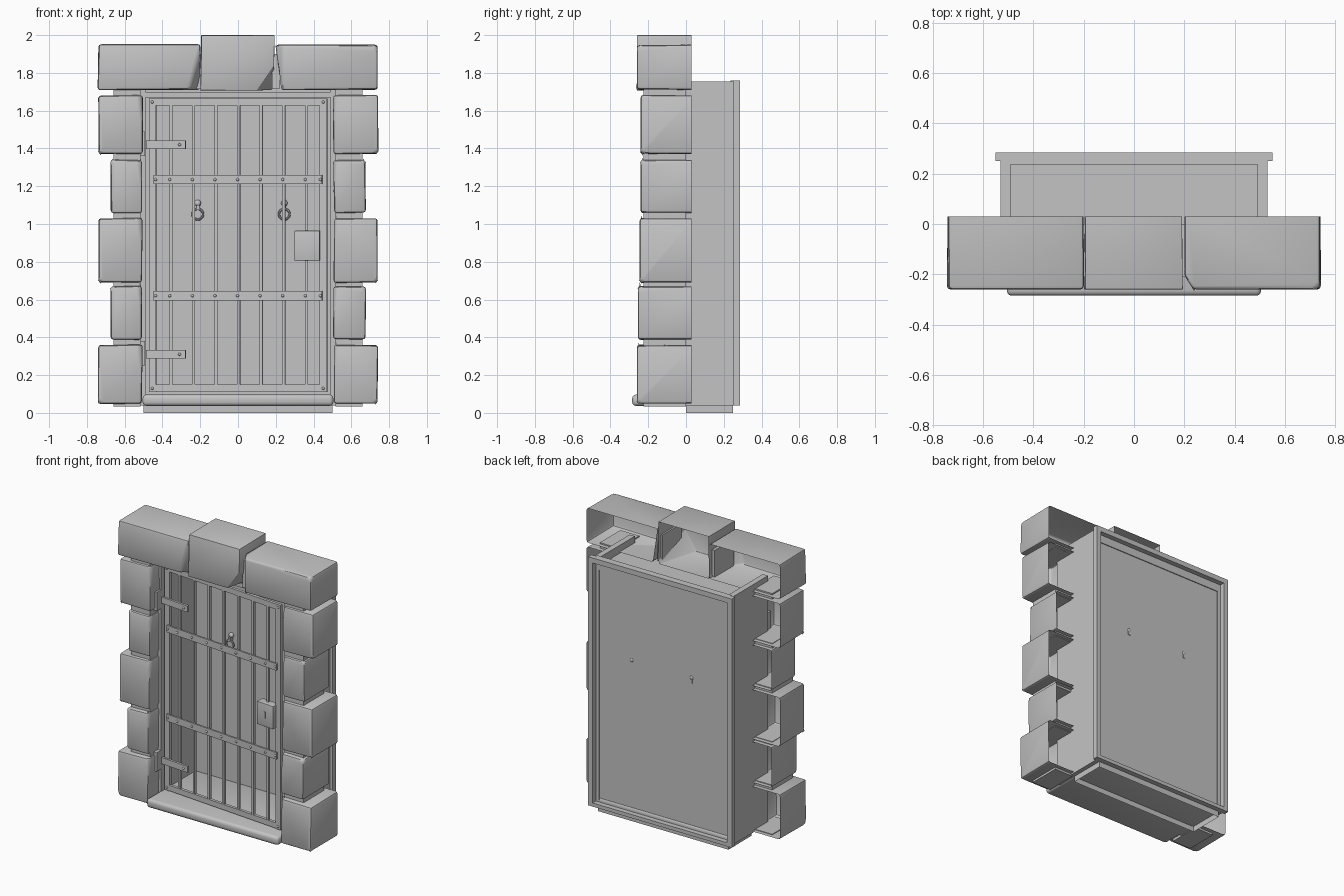
import bpy, bmesh, math, random
from mathutils import Matrix, Vector

random.seed(4)
if "Cube" in bpy.data.objects:
    bpy.data.objects.remove(bpy.data.objects["Cube"])

grey = bpy.data.materials.new("plain grey")
grey.use_nodes = True
grey.diffuse_color = (0.55, 0.55, 0.55, 1)
grey.node_tree.nodes["Principled BSDF"].inputs["Base Color"].default_value = (0.55, 0.55, 0.55, 1)

# The door stands slightly ajar about its hinge line
hinge = Vector((-0.48, -0.12, 0))
AJAR = (Matrix.Translation(hinge + Vector((0.005, 0, 0))) @ Matrix.Rotation(math.radians(-4.8), 4, "Z")
        @ Matrix.Translation(-hinge))


def finish(name, bm, smooth=False, matrix=None):
    if matrix:
        bm.transform(matrix)
    mesh = bpy.data.meshes.new(name)
    bm.to_mesh(mesh)
    bm.free()
    mesh.materials.append(grey)
    obj = bpy.data.objects.new(name, mesh)
    bpy.context.collection.objects.link(obj)
    if smooth:
        bpy.ops.object.select_all(action="DESELECT")
        obj.select_set(True)
        bpy.context.view_layer.objects.active = obj
        bpy.ops.object.shade_smooth_by_angle(angle=math.radians(40))


def box_mesh(xs, ys, zs):
    bm = bmesh.new()
    bmesh.ops.create_cube(bm, size=1)
    for v in bm.verts:
        v.co = [span[0] if c < 0 else span[1] for c, span in zip(v.co, (xs, ys, zs))]
    return bm


def box(name, xs, ys, zs, matrix=None, bevel=0):
    bm = box_mesh(xs, ys, zs)
    if bevel:
        bmesh.ops.bevel(bm, geom=bm.edges[:], offset=bevel, segments=3, profile=0.5, affect="EDGES")
    finish(name, bm, bevel > 0, matrix)


def stone(name, xs, zs, front, cuts=(), bevel=0.014):
    """Worn hollow block, open at the back."""
    bm = box_mesh(xs, (front, 0.1), zs)
    for v in bm.verts:
        if v.co.y < 0:
            v.co.x += random.uniform(-0.004, 0.004)
            v.co.z += random.uniform(-0.004, 0.004)
    for point, normal in cuts:
        geom = bm.verts[:] + bm.edges[:] + bm.faces[:]
        bmesh.ops.bisect_plane(bm, geom=geom, plane_co=point, plane_no=normal, clear_outer=True)
        bmesh.ops.holes_fill(bm, edges=[e for e in bm.edges if e.is_boundary])
    bmesh.ops.bevel(bm, geom=bm.edges[:], offset=bevel, segments=2, profile=0.5, affect="EDGES")
    geom = bm.verts[:] + bm.edges[:] + bm.faces[:]
    bmesh.ops.bisect_plane(bm, geom=geom, plane_co=(0, 0.03, 0), plane_no=(0, 1, 0), clear_outer=True)
    finish(name, bm, True)


def rivet(name, x, y, z, matrix, radius=0.008):
    bm = bmesh.new()
    bmesh.ops.create_uvsphere(bm, u_segments=10, v_segments=6, radius=radius)
    bm.transform(Matrix.Translation((x, y, z)))
    finish(name, bm, True, matrix)


SIDES = ((-1, "right"), (1, "left"))

# Stone jambs: alternating wide and narrow blocks, each with worn corners
courses = [(0.05, 0.36, -0.26), (0.39, 0.67, -0.255), (0.69, 1.03, -0.245),
           (1.06, 1.34, -0.24), (1.37, 1.68, -0.24)]
for side, word in SIDES:
    for i, (low, high, front) in enumerate(courses):
        outer = 0.74 if i % 2 == 0 else 0.675
        xs = sorted((side * 0.507, side * outer))
        corner_z, dz = (high, 0.5) if i % 2 else (low, -0.5)
        worn = ((side * (outer - 0.02), front, corner_z), (side * 0.6, -0.6, dz))
        inner = ((side * 0.507, front + 0.02, high), (-side * 0.7, -0.6, 0.1))
        stone(f"{word}_jamb_stone_{i + 1}", xs, (low, high), front, (worn, inner))
    # Recessed mortar below and above every block
    for i, low in enumerate([c[0] for c in courses] + [1.715]):
        box(f"{word}_mortar_{i + 1}", sorted((side * 0.515, side * 0.66)), (-0.225, 0),
            (low - 0.035 if i else 0.035, low + 0.004))

# Lintel stones and keystone
lintel_z = (1.71, 1.95)
stone("right_lintel", (-0.74, -0.2), lintel_z, -0.26, [((-0.26, -0.26, 1.71), (0.09, -0.07, -0.026))])
stone("left_lintel", (0.2, 0.74), lintel_z, -0.26,
      [((0.215, 0, 1.83), (-1, 0, -0.15)), ((0.235, -0.26, 1.83), (-0.8, -0.5, 0)),
       ((0.72, -0.26, 1.94), (0.6, -0.6, 0.5))])
stone("keystone", (-0.195, 0.19), (1.71, 2.0), -0.26,
      [((0.145, -0.26, 1.77), (0.8, -0.2, -0.55))], bevel=0.003)
for side, word in SIDES:
    box(f"{word}_keystone_mortar", sorted((side * 0.18, side * 0.22)), (-0.21, 0), (1.715, 1.9))

# Recess: its side walls and ceiling run forward behind the stones
for side, word in SIDES:
    box(f"{word}_recess_wall", sorted((side * 0.49, side * 0.53)), (-0.14, 0.25), (0.04, 1.755))
    box(f"{word}_back_rim", sorted((side * 0.515, side * 0.55)), (0.25, 0.285), (0.04, 1.76))
box("recess_ceiling", (-0.49, 0.49), (-0.14, 0.25), (1.67, 1.7))
box("back_panel", (-0.515, 0.515), (0.236, 0.244), (0.04, 1.7))
box("top_back_rim", (-0.515, 0.515), (0.25, 0.285), (1.725, 1.76))
box("top_back_ledge", (-0.515, 0.515), (0.236, 0.25), (1.69, 1.76))
box("bottom_back_rim", (-0.515, 0.515), (0.25, 0.285), (0.04, 0.065))
box("threshold", (-0.505, 0.505), (-0.285, 0.25), (0.037, 0.097), bevel=0.02)

# Base slab, hollow underneath
base = box_mesh((-0.5, 0.5), (0, 0.25), (0, 0.045))
bmesh.ops.delete(base, geom=[f for f in base.faces if f.normal.z < -0.5], context="FACES_ONLY")
finish("base_slab", base)

# Barred door: frame, bars, riveted straps
front, back = -0.128, -0.108
box("door_hinge_stile", (-0.476, -0.438), (front, back), (0.11, 1.665), AJAR)
box("door_lock_stile", (0.43, 0.47), (front, back), (0.11, 1.665), AJAR)
box("door_top_rail", (-0.44, 0.44), (front, back), (1.627, 1.665), AJAR)
box("door_bottom_rail", (-0.44, 0.44), (front, back), (0.112, 0.15), AJAR)
for i in range(-3, 4):
    box(f"door_bar_{i + 4}", (0.12 * i - 0.008, 0.12 * i + 0.008), (front + 0.002, back), (0.13, 1.65), AJAR)
for x in (-0.458, 0.45):
    for z in (0.13, 1.646):
        rivet("corner_rivet", x, front, z, AJAR)
for word, z in (("lower", 0.62), ("upper", 1.235)):
    box(f"{word}_cross_strap", (-0.45, 0.445), (front - 0.012, front), (z - 0.024, z + 0.024), AJAR)
    for x in [0.12 * i - 0.004 for i in range(-3, 4)] + [-0.44, 0.436]:
        rivet(f"{word}_strap_rivet", x, front - 0.012, z, AJAR)

# Lock case with keyhole plate
box("lock_case", (0.3, 0.433), (front - 0.03, back + 0.01), (0.807, 0.965), AJAR, bevel=0.003)
box("keyhole_plate", (0.36, 0.372), (front - 0.034, front - 0.03), (0.865, 0.91), AJAR)

# Hinges: strap on the door and pin plate on the jamb
for word, z in (("lower", 0.31), ("upper", 1.42)):
    box(f"{word}_hinge_strap", (-0.49, -0.28), (front - 0.012, front + 0.004), (z - 0.022, z + 0.022), AJAR)
    rivet(f"{word}_hinge_rivet", -0.312, front - 0.012, z, AJAR)
    box(f"{word}_hinge_plate", (-0.52, -0.492), (-0.185, -0.13), (z - 0.06, z + 0.07))

# Shackle rings hanging on the back wall
for x, word in ((-0.213, "right"), (0.245, "left")):
    rivet(f"{word}_ring_boss", x, 0.232, 1.11, None, 0.018)
    box(f"{word}_ring_staple", (x - 0.008, x + 0.008), (0.205, 0.248), (1.075, 1.1))
    bpy.ops.mesh.primitive_torus_add(location=(x, 0.215, 1.052), rotation=(math.pi / 2, 0, 0),
                                     major_radius=0.028, minor_radius=0.006,
                                     major_segments=20, minor_segments=8)
    ring = bpy.context.object
    ring.name = f"{word}_shackle_ring"
    ring.data.materials.append(grey)
    bpy.ops.object.shade_smooth_by_angle(angle=math.radians(40))
